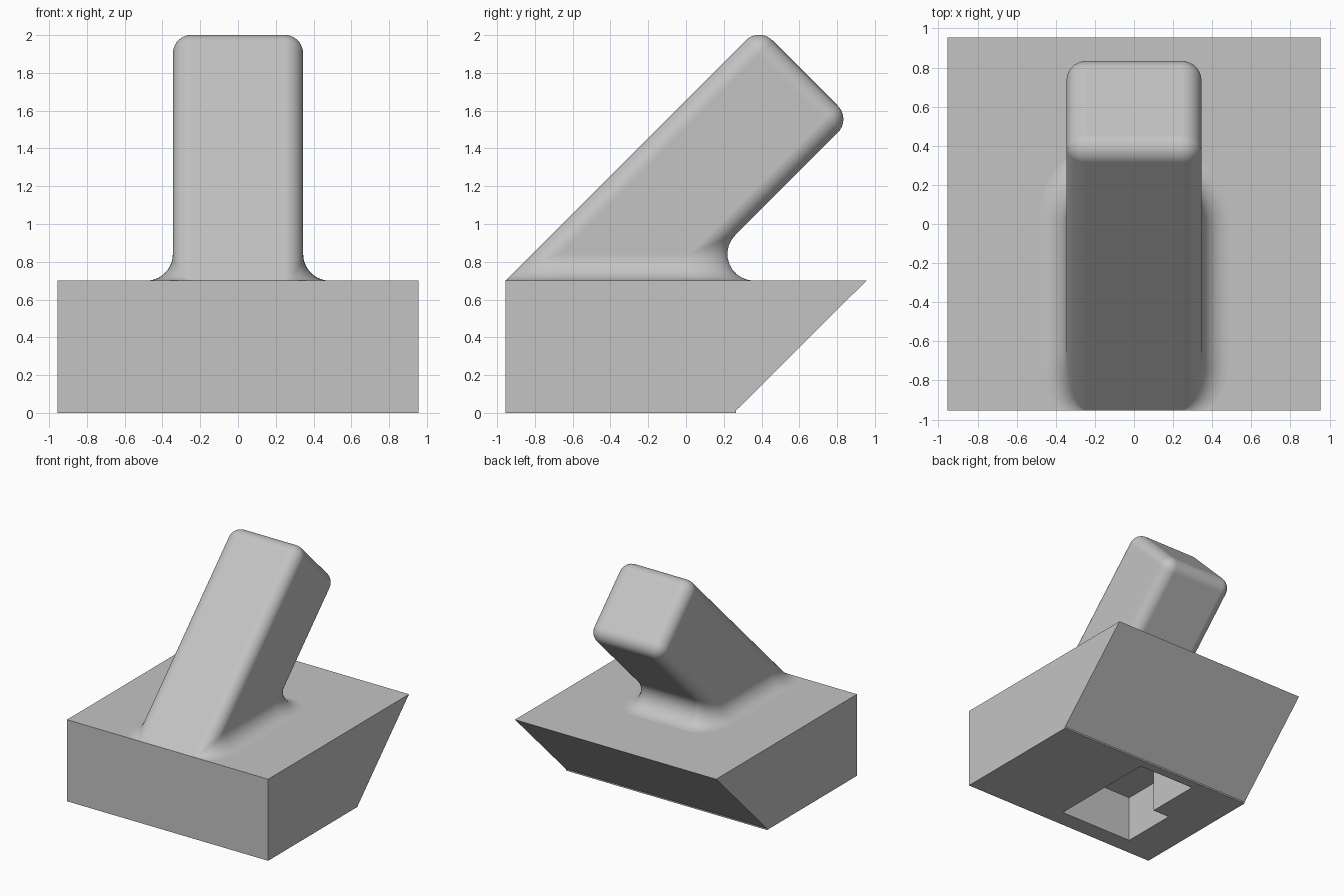
import bpy, bmesh, math
from mathutils import Vector

if "Cube" in bpy.data.objects:
    bpy.data.objects.remove(bpy.data.objects["Cube"], do_unlink=True)

grey = bpy.data.materials.new("plain grey")
grey.use_nodes = True
COLOUR = (0.55, 0.55, 0.55, 1)
grey.diffuse_color = COLOUR
grey.node_tree.nodes["Principled BSDF"].inputs["Base Color"].default_value = COLOUR

HALF = 0.955      # half width of the base
TOP = 0.7         # height of the base


def add_object(name, bm):
    bmesh.ops.recalc_face_normals(bm, faces=bm.faces[:])
    mesh = bpy.data.meshes.new(name)
    bm.to_mesh(mesh)
    bm.free()
    mesh.materials.append(grey)
    obj = bpy.data.objects.new(name, mesh)
    bpy.context.collection.objects.link(obj)
    return obj


def activate(obj):
    bpy.ops.object.select_all(action='DESELECT')
    obj.select_set(True)
    bpy.context.view_layer.objects.active = obj


def prism(name, points, shift):
    """Extrude a closed outline by a vector."""
    bm = bmesh.new()
    face = bm.faces.new([bm.verts.new(p) for p in points])
    out = bmesh.ops.extrude_face_region(bm, geom=[face])
    moved = [g for g in out["geom"] if isinstance(g, bmesh.types.BMVert)]
    bmesh.ops.translate(bm, verts=moved, vec=shift)
    return add_object(name, bm)


# Base block with a sloping back and a thin lip at its foot
side = [(-HALF, 0), (0.265, 0), (0.265, 0.013), (HALF, TOP), (-HALF, TOP)]
base = prism("base", [(-HALF, y, z) for y, z in side], (2 * HALF, 0, 0))

# Stepped pocket in the underside
pocket = [(0.085, -0.8), (0.085, 0.185), (-0.46, 0.185),
          (-0.46, -0.3), (-0.62, -0.3), (-0.62, -0.8)]
cutter = prism("pocket_cutter", [(x, y, -0.1) for x, y in pocket], (0, 0, 0.5))
cutter.hide_render = True
cut = base.modifiers.new("pocket", 'BOOLEAN')
cut.operation = 'DIFFERENCE'
cut.solver = 'EXACT'
cut.object = cutter
activate(base)
bpy.ops.object.modifier_apply(modifier=cut.name)
bpy.data.objects.remove(cutter, do_unlink=True)

# Leaning peg: rounded square section, rounded end, fillet at its foot
AXIS = Vector((0, 1, 1)).normalized()
FRONT = Vector((0, -1, 1)).normalized()
CENTRE, WIDTH, END = 0.826, 0.345, 1.718
ROUND, FILLET = 0.1, 0.141
CORE = WIDTH - ROUND
STEPS = 10
ROOT2 = math.sqrt(2)


def column(cx, cv, angle):
    """Points from the foot fillet up to the end cap at one place on the section."""
    nx, nv = math.cos(angle), math.sin(angle)
    normal = Vector((nx, 0, 0)) + nv * FRONT
    # The fillet fades out where the peg meets the front edge of the base
    from_front = math.acos(max(-1, min(1, nv)))
    r = max(0.002, FILLET * min(1, from_front / (math.pi / 4)))
    x = cx + (ROUND + r) * nx
    v = CENTRE + cv + (ROUND + r) * nv
    ball = Vector((x, TOP + r - ROOT2 * v, TOP + r))
    down = Vector((0, 0, -1))
    sweep = down.angle(-normal)
    points = []
    for k in range(STEPS + 1):
        t = k / STEPS
        d = (down * math.sin((1 - t) * sweep) - normal * math.sin(t * sweep)) / math.sin(sweep)
        p = ball + r * d
        p.y = max(p.y, -HALF)
        points.append(p)
    for k in range(STEPS + 1):
        t = math.pi / 2 * k / STEPS
        ring = ROUND * math.cos(t)
        points.append(Vector((cx + ring * nx, 0, 0)) + (CENTRE + cv + ring * nv) * FRONT
                      + (END - ROUND + ROUND * math.sin(t)) * AXIS)
    return points


bm = bmesh.new()
columns = []
for corner, (sx, sv) in enumerate([(1, 1), (-1, 1), (-1, -1), (1, -1)]):
    for k in range(STEPS + 1):
        angle = math.pi / 2 * (corner + k / STEPS)
        columns.append([bm.verts.new(p) for p in column(sx * CORE, sv * CORE, angle)])
for i, a in enumerate(columns):
    b = columns[(i + 1) % len(columns)]
    for j in range(len(a) - 1):
        bm.faces.new((a[j], b[j], b[j + 1], a[j + 1]))
bmesh.ops.remove_doubles(bm, verts=bm.verts[:], dist=0.0002)
rim = [e for e in bm.edges if e.is_boundary and e.verts[0].co.z > 1]
bmesh.ops.holes_fill(bm, edges=rim, sides=0)
peg = add_object("leaning_peg", bm)
activate(peg)
bpy.ops.object.shade_smooth_by_angle(angle=math.radians(35))
weighted = peg.modifiers.new("even shading", 'WEIGHTED_NORMAL')
weighted.keep_sharp = True
